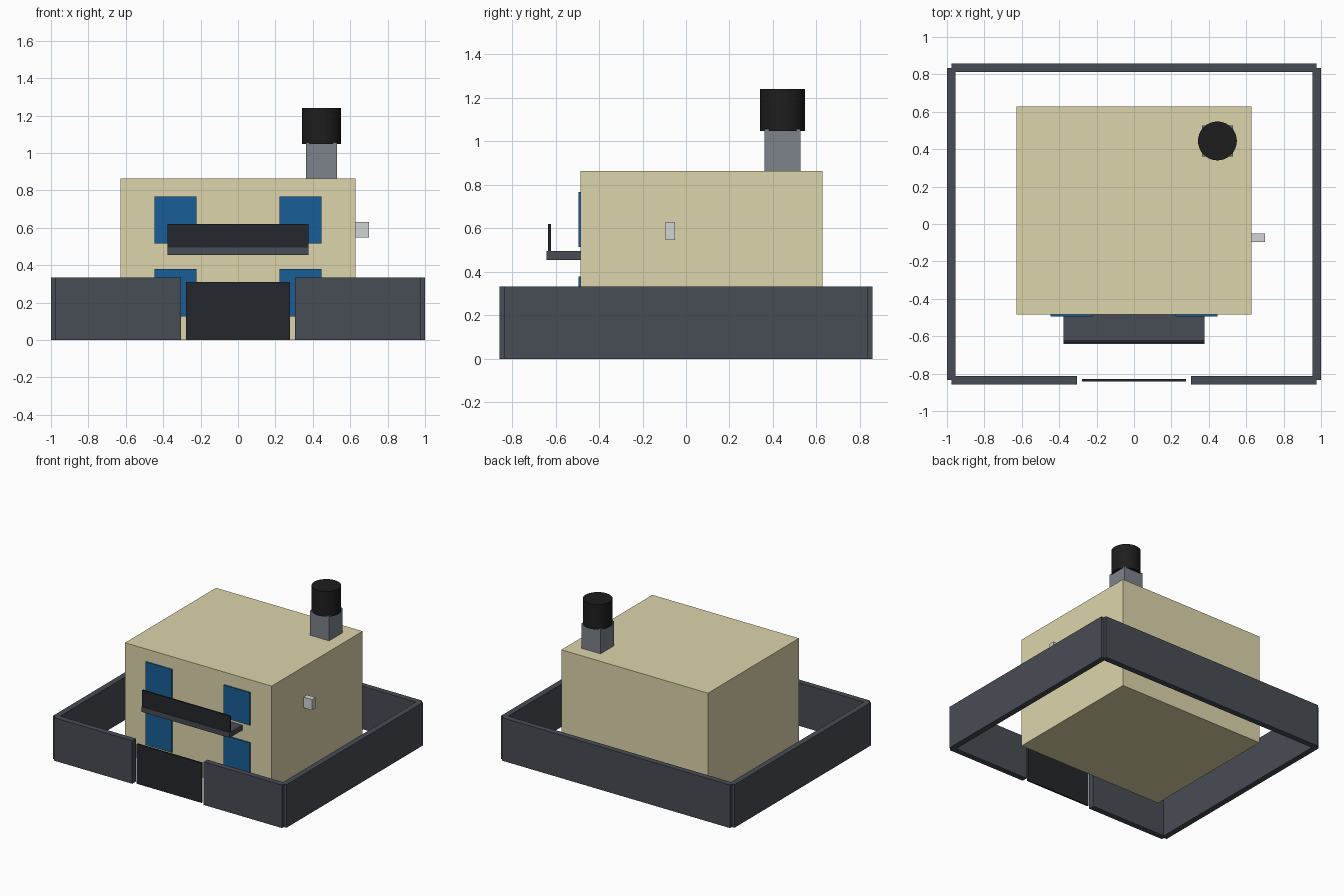
import bpy, math

if "Cube" in bpy.data.objects:
    bpy.data.objects.remove(bpy.data.objects["Cube"])


def material(name, r, g, b):
    """Flat colour given as display 0-255 values."""
    m = bpy.data.materials.new(name)
    m.diffuse_color = [(c / 255) ** 2.2 for c in (r, g, b)] + [1]
    m.use_nodes = True
    m.node_tree.nodes["Principled BSDF"].inputs["Base Color"].default_value = m.diffuse_color
    return m


CREAM = material("cream_wall", 221, 212, 170)
SLATE = material("slate", 73, 77, 85)
DARK = material("dark_panel", 40, 43, 48)
BLUE = material("blue_glass", 31, 94, 150)
STEEL = material("steel_grey", 124, 130, 138)
BLACK = material("black_cap", 35, 35, 35)
PALE = material("pale_grey", 208, 210, 213)


def box(name, x, y, z, mat):
    """Box from (min, max) ranges on each axis."""
    bpy.ops.mesh.primitive_cube_add(size=1, location=[(a + b) / 2 for a, b in (x, y, z)])
    ob = bpy.context.object
    ob.name = name
    ob.scale = [b - a for a, b in (x, y, z)]
    bpy.ops.object.transform_apply(location=False, rotation=False, scale=True)
    ob.data.materials.append(mat)
    return ob


# House body
FRONT = -0.485
box("house_body", (-0.628, 0.628), (FRONT, 0.628), (0, 0.864), CREAM)

# Perimeter walls, mirrored left and right, and the gate between the front pair
H = 0.333
box("wall_back", (-0.977, 0.977), (0.812, 0.857), (0, H), SLATE)
for side, s in (("left", -1), ("right", 1)):
    box("wall_" + side, sorted((s * 0.955, s)), (-0.835, 0.835), (0, H), SLATE)
    box("wall_front_" + side, sorted((s * 0.306, s * 0.977)), (-0.857, -0.812), (0, H), SLATE)
    # Windows on both floors
    for floor, z in (("lower", (0.125, 0.379)), ("upper", (0.515, 0.768))):
        box(f"window_{floor}_{side}", sorted((s * 0.222, s * 0.446)),
            (FRONT - 0.01, FRONT + 0.01), z, BLUE)
box("gate", (-0.278, 0.278), (-0.842, -0.829), (0.002, 0.31), DARK)

# Balcony slab and parapet
box("balcony_slab", (-0.377, 0.377), (-0.641, FRONT), (0.455, 0.495), SLATE)
box("balcony_parapet", (-0.377, 0.377), (-0.635, -0.622), (0.494, 0.621), DARK)

# Wall-mounted unit on the right side
box("wall_unit", (0.626, 0.7), (-0.095, -0.05), (0.547, 0.63), PALE)

# Roof stand and round tank
box("tank_stand", (0.364, 0.528), (0.362, 0.526), (0.864, 1.056), STEEL)
bpy.ops.mesh.primitive_cylinder_add(vertices=32, radius=0.104, depth=0.194,
                                    location=(0.446, 0.444, 1.144))
tank = bpy.context.object
tank.name = "roof_tank"
tank.data.materials.append(BLACK)
bpy.ops.object.shade_smooth_by_angle(angle=math.radians(30))
